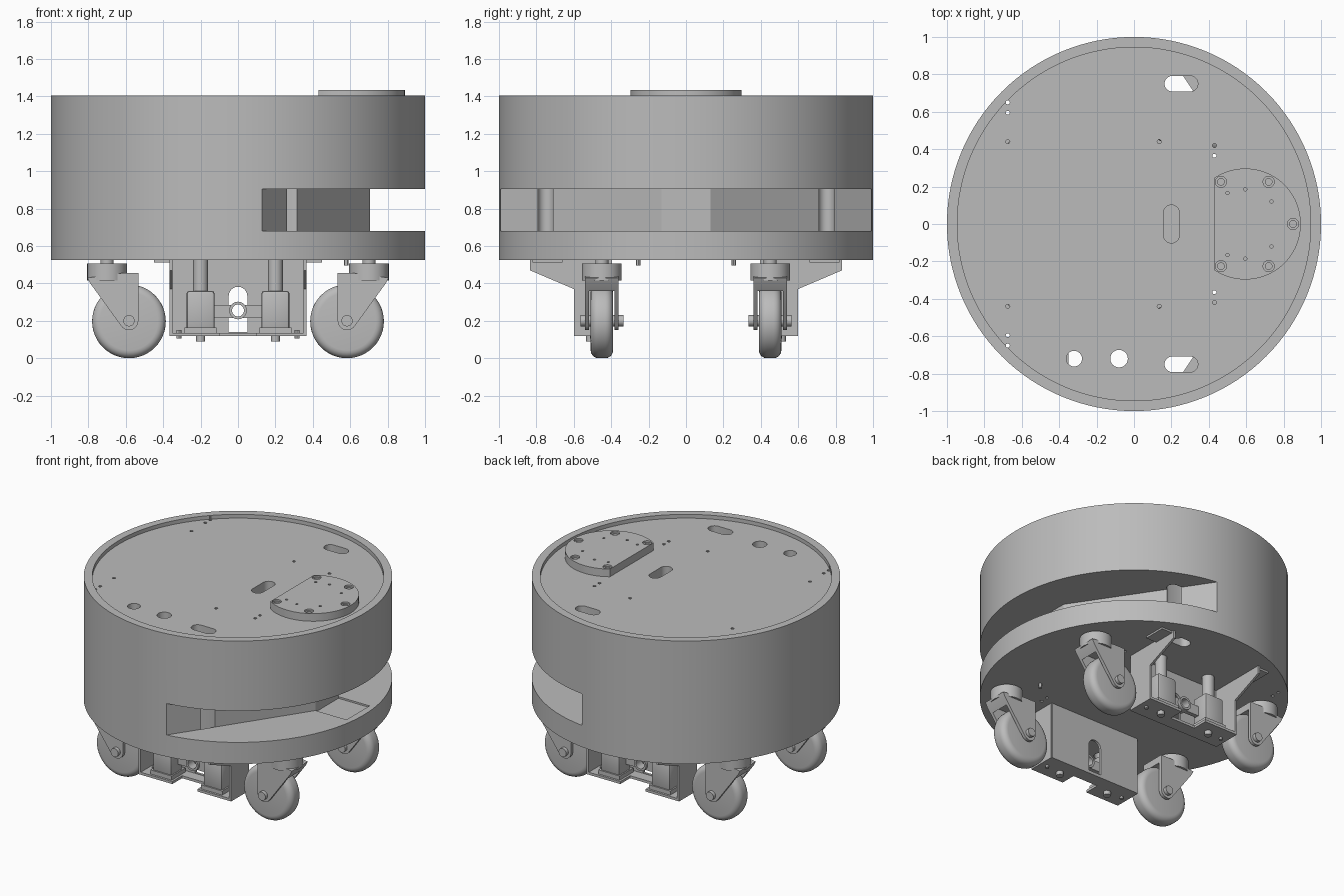
import bpy, bmesh, math
from mathutils import Matrix, Vector

if "Cube" in bpy.data.objects:
    bpy.data.objects.remove(bpy.data.objects["Cube"])

grey = bpy.data.materials.new("plain grey")
grey.use_nodes = True
grey.diffuse_color = (0.5, 0.5, 0.5, 1)
grey.node_tree.nodes["Principled BSDF"].inputs["Base Color"].default_value = (0.5, 0.5, 0.5, 1)
parts = []


def add(name, mesh):
    ob = bpy.data.objects.new(name, mesh)
    bpy.context.scene.collection.objects.link(ob)
    mesh.materials.clear()
    mesh.materials.append(grey)
    parts.append(ob)
    return ob


def prism(name, outline, lo, hi, axis="z"):
    """Extrude a flat outline along an axis."""
    place = {"x": lambda a, b, h: (h, a, b),
             "y": lambda a, b, h: (a, h, b),
             "z": lambda a, b, h: (a, b, h)}[axis]
    bm = bmesh.new()
    base = bm.faces.new([bm.verts.new(place(a, b, lo)) for a, b in outline])
    new = bmesh.ops.extrude_face_region(bm, geom=[base])["geom"]
    shift = Vector(place(0, 0, hi - lo))
    bmesh.ops.translate(bm, vec=shift, verts=[v for v in new if isinstance(v, bmesh.types.BMVert)])
    bmesh.ops.recalc_face_normals(bm, faces=bm.faces[:])
    mesh = bpy.data.meshes.new(name)
    bm.to_mesh(mesh)
    bm.free()
    return add(name, mesh)


def arc(x, y, r, start, end, n):
    angles = [math.radians(start + (end - start) * i / n) for i in range(n + 1)]
    return [(x + r * math.cos(t), y + r * math.sin(t)) for t in angles]


def rod(name, x, y, r, lo, hi, axis="z", n=24):
    return prism(name, arc(x, y, r, 0, 360, n)[:-1], lo, hi, axis)


def box(name, x0, x1, y0, y1, z0, z1):
    return prism(name, [(x0, y0), (x1, y0), (x1, y1), (x0, y1)], z0, z1)


def bake(ob):
    dg = bpy.context.evaluated_depsgraph_get()
    mesh = bpy.data.meshes.new_from_object(ob.evaluated_get(dg))
    ob.modifiers.clear()
    ob.data = mesh


def cut(ob, *cutters):
    for c in cutters:
        m = ob.modifiers.new("cut", "BOOLEAN")
        m.operation, m.solver, m.object = "DIFFERENCE", "EXACT", c
        bake(ob)
        parts.remove(c)
        bpy.data.objects.remove(c)


def bevel(ob, width, segments):
    m = ob.modifiers.new("bevel", "BEVEL")
    m.width, m.segments = width, segments
    m.limit_method, m.angle_limit = "ANGLE", math.radians(50)
    bake(ob)


def mirror(objs, sx, sy):
    for ob in objs:
        mesh = ob.data.copy()
        mesh.transform(Matrix.Diagonal((sx, sy, 1, 1)))
        if sx * sy < 0:
            mesh.flip_normals()
        add(ob.name.split(".")[0], mesh)


# Drum body with recessed lid and a wedge-shaped sensor window
wedge = [(0.705, 0.13), (0.063, 1.09), (1.2, 1.09), (1.2, -1.09), (0.063, -1.09), (0.705, -0.13)]
body = rod("drum_body", 0, 0, 1, 0.525, 1.405, n=128)
cut(body, rod("cutter", 0, 0, 0.945, 1.378, 1.5, n=128),
    prism("cutter", wedge, 0.68, 0.905),
    box("cutter", 0.704, 0.95, -0.13, 0.13, 0.668, 0.7))

# Openings through the lid
for s in (1, -1):
    slot = prism("cutter", arc(0.3, s * 0.75, 0.042, -90, 90, 10)
                 + arc(0.205, s * 0.75, 0.042, 90, 270, 10), 0.4, 1.5)
    cut(slot, prism("cutter", wedge, 0.3, 0.69))
    cut(body, slot)
    for x, y in [(-0.675, 0.65), (-0.675, 0.595), (-0.675, 0.44), (0.135, 0.44),
                 (0.43, 0.42), (0.43, 0.365)]:
        cut(body, rod("cutter", x, s * y, 0.011, 0.4, 1.5, n=10))
cut(body, prism("cutter", arc(0.2, 0.06, 0.042, 0, 180, 10)
                + arc(0.2, -0.06, 0.042, 180, 360, 10), 1.1, 1.5))
for x, r in [(-0.32, 0.042), (-0.08, 0.047)]:
    cut(body, rod("cutter", x, -0.72, r, 0.4, 1.5))

# Raised mounting plate on the lid
half = math.degrees(math.acos(-0.165 / 0.297))
plate = prism("mounting_plate", arc(0.595, 0, 0.297, -half, half, 48), 1.37, 1.433)
bores = [(0.465, 0.225), (0.465, -0.225), (0.72, 0.225), (0.72, -0.225), (0.85, 0)]
for x, y in bores:
    cut(plate, rod("cutter", x, y, 0.03, 1.421, 1.5, n=20),
        rod("cutter", x, y, 0.018, 1.39, 1.5, n=16))
for x, y in [(0.5, 0.165), (0.595, 0.185), (0.735, 0.12)]:
    for s in (1, -1):
        cut(plate, rod("cutter", x, s * y, 0.009, 1.39, 1.5, n=10))

# Small bolts under the base
for s in (1, -1):
    rod("base_bolt", 0.58, s * 0.255, 0.012, 0.495, 0.53, n=12)

# Caster: stem, swivel cap, forked arm, wheel and axle
cy = 0.45
stem = rod("caster_stem", 0.7, cy, 0.035, 0.49, 0.53)
cap = rod("caster_cap", 0.7, cy, 0.106, 0.415, 0.505, n=40)
fork = prism("caster_fork", [(0.805, 0.43), (0.79, 0.4)]
             + arc(0.583, 0.2, 0.05, -35, -180, 10) + [(0.533, 0.455), (0.62, 0.455)],
             cy - 0.09, cy + 0.09, "y")
cut(fork, box("cutter", 0.3, 0.76, cy - 0.068, cy + 0.068, 0, 0.405))
wheel = rod("caster_wheel", 0.583, 0.197, 0.197, cy - 0.06, cy + 0.06, "y", 48)
bevel(wheel, 0.042, 5)
axle = rod("caster_axle", 0.583, 0.2, 0.03, cy - 0.115, cy + 0.115, "y", 20)
caster = [stem, cap, fork, wheel, axle]
for sx, sy in [(-1, 1), (1, -1), (-1, -1)]:
    mirror(caster, sx, sy)

# Suspension bay: cheeks, inner wall, floor
bay_start = len(parts)
cheek = [(0.4, 0.526), (0.835, 0.526), (0.835, 0.47), (0.6, 0.37), (0.6, 0.118), (0.4, 0.118)]
for s in (1, -1):
    prism("bay_cheek", cheek, s * 0.35, s * 0.366, "x")
    box("bay_flange", min(s * 0.36, s * 0.45), max(s * 0.36, s * 0.45), 0.66, 0.82, 0.512, 0.526)
wall = box("bay_inner_wall", -0.36, 0.36, 0.395, 0.412, 0.118, 0.526)
cut(wall, prism("cutter", arc(0, 0.332, 0.05, 0, 180, 12) + [(-0.05, 0.14), (0.05, 0.14)],
                0.3, 0.5, "y"))
floor = box("bay_floor", -0.36, 0.36, 0.4, 0.6, 0.118, 0.136)
cut(floor, box("cutter", -0.1, 0.1, 0.49, 0.7, 0, 0.3))

# Guide posts with sliding blocks, joined by a bridge with a bushing
for s in (1, -1):
    x = s * 0.2
    rod("guide_post", x, 0.51, 0.04, 0.34, 0.53)
    rod("post_pin", x, 0.51, 0.024, 0.09, 0.15, n=16)
    block = box("slide_block", x - 0.075, x + 0.075, 0.445, 0.575, 0.15, 0.36)
    bevel(block, 0.015, 2)
    box("block_foot", x - 0.085, x + 0.085, 0.43, 0.585, 0.136, 0.165)
    rod("floor_bolt", s * 0.315, 0.5, 0.013, 0.105, 0.15, n=12)
bridge = box("bridge", -0.13, 0.13, 0.47, 0.5, 0.215, 0.285)
bushing = rod("bushing", 0, 0.255, 0.047, 0.455, 0.52, "y", 28)
for ob in (bridge, bushing):
    cut(ob, rod("cutter", 0, 0.255, 0.032, 0.3, 0.7, "y"))
mirror(parts[bay_start:], 1, -1)

# Soft shading with crisp edges
bpy.ops.object.select_all(action="DESELECT")
for ob in parts:
    ob.select_set(True)
bpy.context.view_layer.objects.active = body
bpy.ops.object.shade_smooth_by_angle(angle=math.radians(30))
